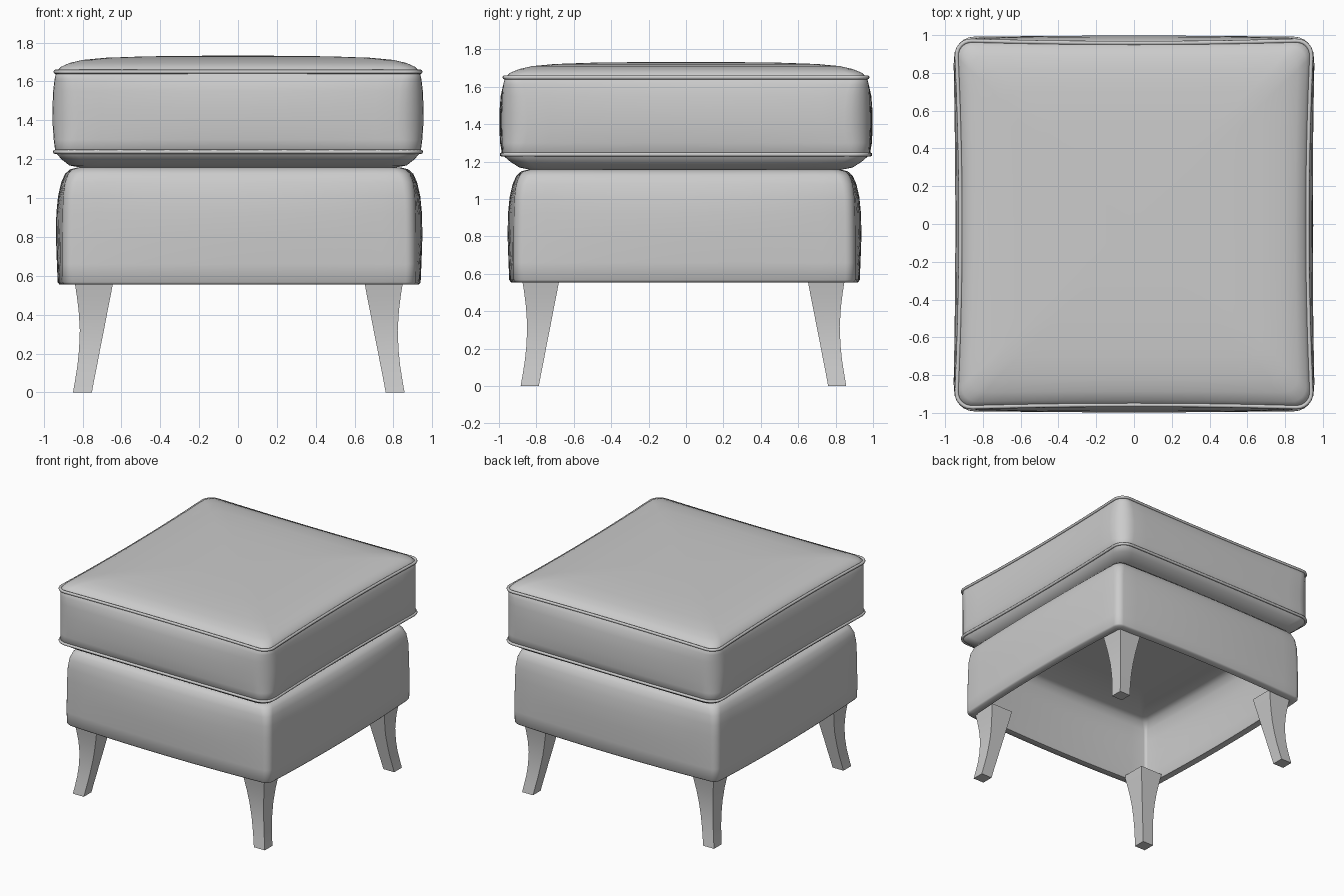
import bpy, bmesh, math


def outline(hx, hy, r, bx=0.0, by=0.0, edge=14, arc=6):
    """Rounded rectangle; bx / by bow the middle of the x and y sides out or in."""
    r = max(0.005, min(r, hx * 0.5, hy * 0.5))
    pts = []
    corners = [(1, 1), (-1, 1), (-1, -1), (1, -1)]
    for i, (sx, sy) in enumerate(corners):
        cx, cy = sx * (hx - r), sy * (hy - r)
        for k in range(arc + 1):
            a = math.radians(90 * (i + k / arc))
            pts.append((cx + r * math.cos(a), cy + r * math.sin(a)))
        nx, ny = corners[(i + 1) % 4]
        ex, ey = pts[-1]
        a = math.radians(90 * (i + 1))
        fx = nx * (hx - r) + r * math.cos(a)
        fy = ny * (hy - r) + r * math.sin(a)
        for k in range(1, edge):
            t = k / edge
            pts.append((ex + (fx - ex) * t, ey + (fy - ey) * t))
    return [(x + bx * (x / hx) * (1 - (y / hy) ** 2),
             y + by * (y / hy) * (1 - (x / hx) ** 2)) for x, y in pts]


def loft(name, rings, angle=60, x_off=0.0, y_off=0.0):
    """Skin a list of (outline, z) rings into one closed mesh."""
    bm = bmesh.new()
    loops = [[bm.verts.new((x + x_off, y + y_off, z)) for x, y in pts] for pts, z in rings]
    n = len(loops[0])
    for a, b in zip(loops, loops[1:]):
        for i in range(n):
            j = (i + 1) % n
            bm.faces.new((a[i], a[j], b[j], b[i]))
    bm.faces.new(loops[0][::-1])
    bm.faces.new(loops[-1])
    bmesh.ops.recalc_face_normals(bm, faces=bm.faces[:])
    me = bpy.data.meshes.new(name)
    bm.to_mesh(me)
    bm.free()
    ob = bpy.data.objects.new(name, me)
    bpy.context.collection.objects.link(ob)
    bpy.context.view_layer.objects.active = ob
    ob.select_set(True)
    bpy.ops.object.shade_smooth_by_angle(angle=math.radians(angle))
    ob.select_set(False)


def piping(name, pts, z, radius):
    """Closed cord following an outline."""
    cu = bpy.data.curves.new(name, 'CURVE')
    cu.dimensions = '3D'
    cu.bevel_depth = radius
    cu.bevel_resolution = 2
    sp = cu.splines.new('POLY')
    sp.points.add(len(pts) - 1)
    for p, (x, y) in zip(sp.points, pts):
        p.co = (x, y, z, 1)
    sp.use_cyclic_u = True
    sp.use_smooth = True
    ob = bpy.data.objects.new(name, cu)
    bpy.context.collection.objects.link(ob)


# Seat cushion: (half x, half y, z, corner radius, bow x, bow y)
cushion = [
    (0.05, 0.06, 1.155, 0.02, 0, 0), (0.80, 0.82, 1.155, 0.08, 0, 0),
    (0.87, 0.89, 1.168, 0.09, -0.01, 0), (0.912, 0.94, 1.20, 0.10, -0.015, 0),
    (0.944, 0.978, 1.237, 0.10, -0.02, 0.005), (0.952, 0.981, 1.30, 0.125, -0.015, 0.013),
    (0.957, 0.982, 1.38, 0.135, -0.012, 0.016), (0.958, 0.982, 1.46, 0.135, -0.012, 0.016),
    (0.955, 0.981, 1.55, 0.125, -0.015, 0.01), (0.948, 0.978, 1.61, 0.105, -0.02, 0.0),
    (0.94, 0.97, 1.648, 0.085, -0.025, -0.015), (0.915, 0.942, 1.675, 0.085, -0.02, -0.012),
    (0.87, 0.892, 1.695, 0.08, -0.015, -0.005), (0.80, 0.82, 1.711, 0.07, -0.01, 0),
    (0.68, 0.70, 1.722, 0.07, 0, 0), (0.48, 0.50, 1.729, 0.07, 0, 0),
    (0.25, 0.26, 1.732, 0.06, 0, 0), (0.05, 0.06, 1.733, 0.02, 0, 0),
]
loft("seat_cushion", [(outline(hx, hy, r, bx, by), z)
                      for hx, hy, z, r, bx, by in cushion])

# Piping along both cushion seams
piping("upper_piping", outline(0.943, 0.973, 0.085, -0.025, -0.015), 1.65, 0.011)
piping("lower_piping", outline(0.945, 0.98, 0.10, -0.02, 0.005), 1.238, 0.011)

# Upholstered base, a thick shell open below: (half size, z, corner radius, outward bow),
# running from the inner ceiling down, round the rim and up to the top
base = [
    (0.05, 1.09, 0.02, 0), (0.45, 1.09, 0.03, 0), (0.765, 1.088, 0.03, 0.01),
    (0.80, 1.07, 0.03, 0.015), (0.825, 1.02, 0.02, 0.02), (0.832, 0.92, 0.02, 0.035),
    (0.835, 0.80, 0.02, 0.035), (0.84, 0.66, 0.02, 0.028), (0.842, 0.57, 0.02, 0.025),
    (0.847, 0.556, 0.02, 0.025), (0.898, 0.555, 0.05, 0.027), (0.907, 0.567, 0.05, 0.027),
    (0.908, 0.66, 0.05, 0.03), (0.907, 0.80, 0.05, 0.036), (0.905, 0.92, 0.05, 0.036),
    (0.902, 1.01, 0.05, 0.03), (0.894, 1.08, 0.055, 0.022), (0.878, 1.125, 0.06, 0.018),
    (0.856, 1.148, 0.06, 0.014), (0.82, 1.158, 0.06, 0.01), (0.45, 1.16, 0.06, 0),
    (0.05, 1.16, 0.02, 0),
]
loft("base", [(outline(h, h + 0.003, r, b, b), z) for h, z, r, b in base],
     x_off=0.006, y_off=-0.008)

# Flared square legs: (z, inner edge, outer edge)
leg = [(0.0, 0.76, 0.857), (0.07, 0.747, 0.845), (0.14, 0.733, 0.834),
       (0.22, 0.718, 0.826), (0.32, 0.698, 0.822), (0.42, 0.679, 0.828),
       (0.50, 0.663, 0.838), (0.575, 0.649, 0.85)]
for side, sx in (("left", -1), ("right", 1)):
    for end, sy in (("front", -1), ("back", 1)):
        rings = [([(sx * a, sy * a), (sx * b, sy * a), (sx * b, sy * b), (sx * a, sy * b)], z)
                 for z, a, b in leg]
        loft(f"{end}_{side}_leg", rings, angle=30, x_off=0.008 if sx < 0 else 0.0,
             y_off=-0.027 if sy < 0 else 0.0)
